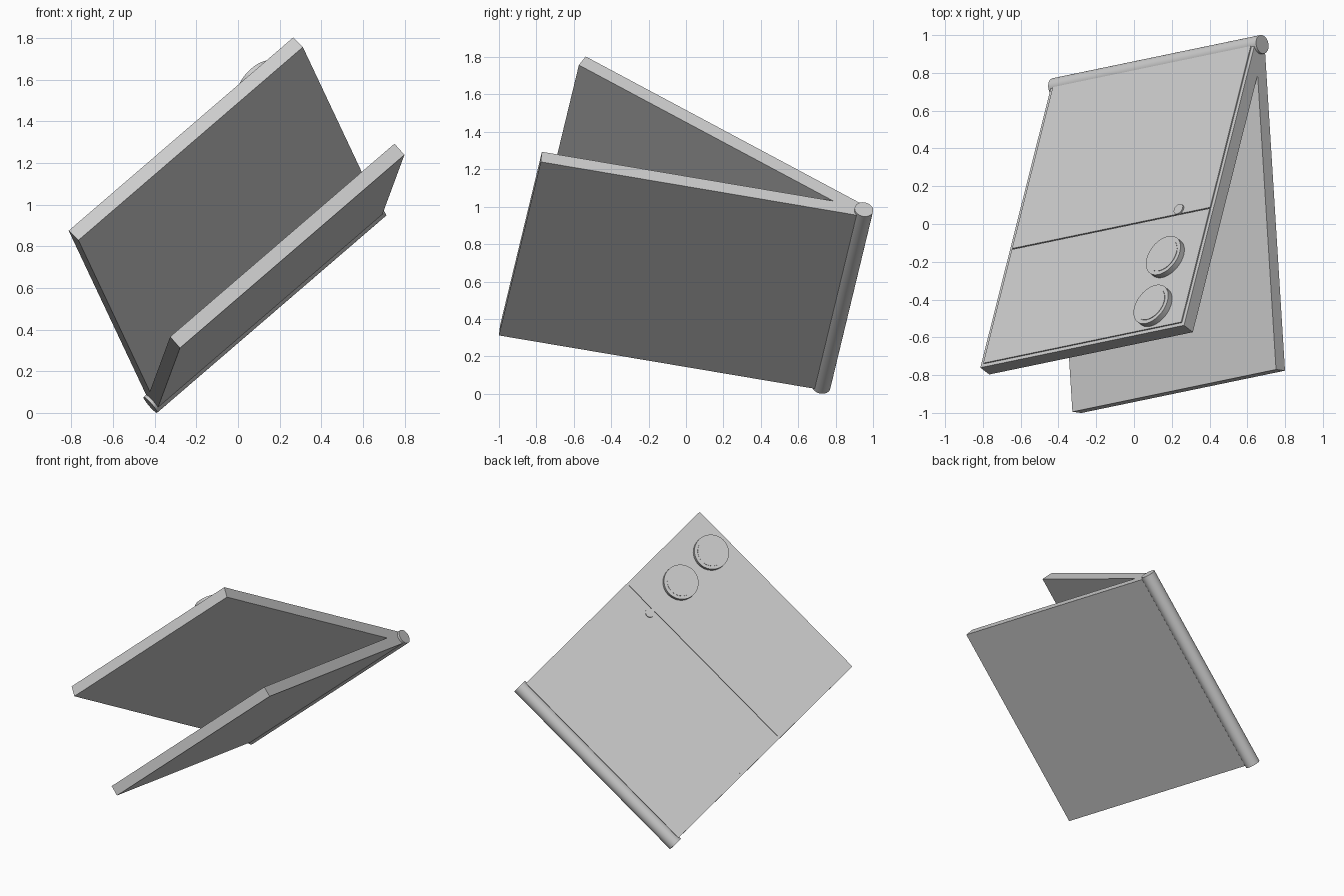
import bpy, bmesh, math
from mathutils import Matrix, Vector

if "Cube" in bpy.data.objects:
    bpy.data.objects.remove(bpy.data.objects["Cube"])

# One plain grey for the whole device
grey = bpy.data.materials.new("plain_grey")
grey.diffuse_color = (0.6, 0.6, 0.6, 1)
grey.use_nodes = True
grey.node_tree.nodes["Principled BSDF"].inputs["Base Color"].default_value = grey.diffuse_color

# Hinge axis, hinge centre and the directions in which the two leaves open
AXIS = Vector((0.7487, 0.1555, 0.6443)).normalized()
CENTRE = Vector((0.129, 0.837, 0.512))


def leaf_frame(direction):
    """Local frame: x = away from hinge, y = along hinge, z = leaf normal."""
    d = Vector(direction)
    d = (d - AXIS * d.dot(AXIS)).normalized()
    n = d.cross(AXIS)
    m = Matrix((d, AXIS, n)).transposed().to_4x4()
    m.translation = CENTRE
    return m


UPPER = leaf_frame((-0.2168, -0.861, 0.460))
LOWER = leaf_frame((0.0615, -0.984, 0.166))


def finish(name, bm, frame):
    bm.transform(frame)
    me = bpy.data.meshes.new(name)
    bmesh.ops.recalc_face_normals(bm, faces=bm.faces)
    bm.to_mesh(me)
    bm.free()
    ob = bpy.data.objects.new(name, me)
    me.materials.append(grey)
    bpy.context.collection.objects.link(ob)
    return ob


def box(name, frame, x, y, z):
    bm = bmesh.new()
    size = [b - a for a, b in (x, y, z)]
    mid = [(a + b) / 2 for a, b in (x, y, z)]
    bmesh.ops.create_cube(bm, size=1, matrix=Matrix.Translation(mid) @ Matrix.Diagonal((*size, 1)))
    return finish(name, bm, frame)


def cylinder(name, frame, pos, radius, depth, turn=Matrix()):
    bm = bmesh.new()
    bmesh.ops.create_cone(bm, cap_ends=True, segments=48, radius1=radius, radius2=radius,
                          depth=depth, matrix=Matrix.Translation(pos) @ turn)
    ob = finish(name, bm, frame)
    bpy.ops.object.select_all(action='DESELECT')
    ob.select_set(True)
    bpy.context.view_layer.objects.active = ob
    bpy.ops.object.shade_smooth_by_angle(angle=math.radians(35))
    return ob


# Two leaves and the hinge barrel
T = 0.036
box("upper_leaf", UPPER, (0, 1.747), (-0.72, 0.72), (-T, T + 0.003))
box("lower_leaf", LOWER, (0, 1.75), (-0.72, 0.72), (-T, T))
cylinder("hinge_barrel", UPPER, (0, 0, 0), 0.05, 1.47, Matrix.Rotation(math.pi / 2, 4, 'X'))

# Thin outer plates on the upper leaf, parted by a narrow seam
TOP = T + 0.010
box("back_plate", UPPER, (0.03, 1.022), (-0.70, 0.70), (T, TOP))
box("cover_plate", UPPER, (1.028, 1.727), (-0.70, 0.70), (T, TOP))

# Camera rings with lenses, and the flash
for i, x in enumerate((1.295, 1.595), 1):
    cylinder(f"camera_ring_{i}", UPPER, (x, 0.475, TOP + 0.015), 0.118, 0.036)
    cylinder(f"camera_lens_{i}", UPPER, (x, 0.475, TOP + 0.020), 0.096, 0.032)
cylinder("flash", UPPER, (0.996, 0.475, TOP + 0.002), 0.031, 0.014)
